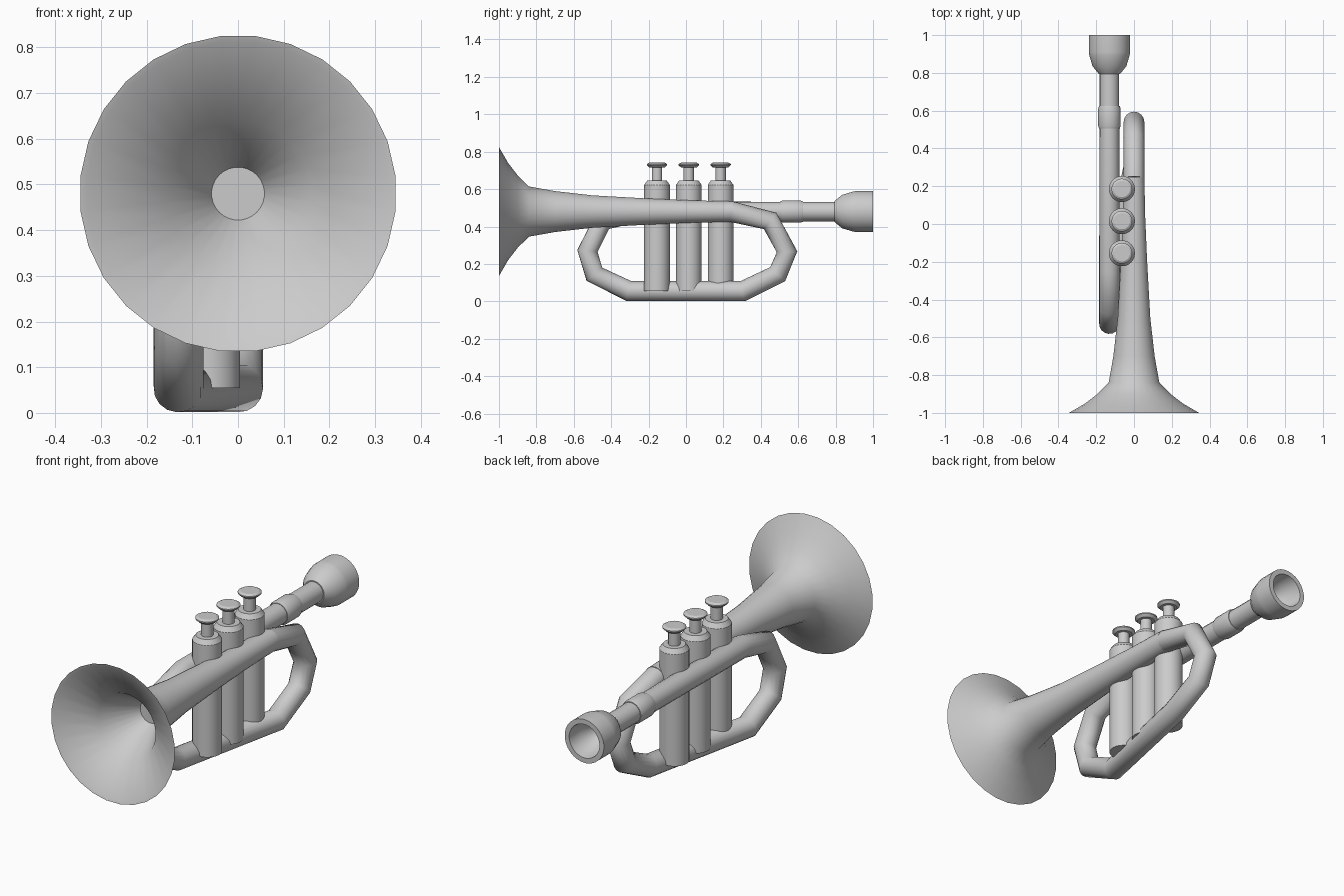
import bpy, bmesh, math
from mathutils import Matrix, Vector

if "Cube" in bpy.data.objects:
    bpy.data.objects.remove(bpy.data.objects["Cube"])

AXIS_Z = 0.48     # height of bell and lead pipe
PIPE_X = -0.13    # side offset of lead pipe


def smooth(obj, angle=35):
    bpy.ops.object.select_all(action='DESELECT')
    obj.select_set(True)
    bpy.context.view_layer.objects.active = obj
    bpy.ops.object.shade_smooth_by_angle(angle=math.radians(angle))


def lathe(name, profile, origin, along_y=False, sides=28, angle=35):
    """Revolve (radius, distance) pairs about z, or about y if along_y."""
    bm = bmesh.new()
    rings = []
    for r, h in profile:
        if r == 0:
            rings.append([bm.verts.new((0, 0, h))] * sides)
            continue
        rings.append([bm.verts.new((r * math.cos((i + 0.5) * math.tau / sides),
                                    r * math.sin((i + 0.5) * math.tau / sides), h))
                      for i in range(sides)])
    for a, b in zip(rings, rings[1:]):
        for i in range(sides):
            j = (i + 1) % sides
            bm.faces.new(dict.fromkeys((a[i], a[j], b[j], b[i])))
    bmesh.ops.recalc_face_normals(bm, faces=bm.faces)
    turn = Matrix.Rotation(-math.pi / 2, 4, 'X') if along_y else Matrix()
    bm.transform(Matrix.Translation(Vector(origin)) @ turn)
    mesh = bpy.data.meshes.new(name)
    bm.to_mesh(mesh)
    bm.free()
    obj = bpy.data.objects.new(name, mesh)
    bpy.context.collection.objects.link(obj)
    smooth(obj, angle)
    return obj


# Flared bell: inner cone, rim, then outer skin tapering to the tube
lathe("bell", [(0, -0.70), (0.058, -0.70), (0.162, -0.89), (0.333, -0.995),
               (0.347, -1.0), (0.26, -0.95), (0.195, -0.90), (0.135, -0.84),
               (0.11, -0.70), (0.087, -0.50), (0.07, -0.20), (0.06, 0.03),
               (0.055, 0.25), (0, 0.25)], (0, 0, AXIS_Z), True)

# Looped tubing: back bend, diagonal bottom run, front bend, lead pipe
back = [(0.24, 0.48), (0.45, 0.43), (0.54, 0.265), (0.49, 0.145), (0.305, 0.055)]
front = [(-0.305, 0.055), (-0.49, 0.145), (-0.527, 0.27), (-0.445, 0.43), (-0.25, 0.48)]
path = [(0, y, z, 1) for y, z in back]
path += [(PIPE_X, y, z, 1) for y, z in front]
path += [(PIPE_X, 0.55, AXIS_Z, 0.95), (PIPE_X, 0.82, AXIS_Z, 0.95)]
curve = bpy.data.curves.new("tubing", 'CURVE')
curve.dimensions = '3D'
curve.bevel_depth = 0.055
curve.bevel_resolution = 6
curve.use_fill_caps = True
spline = curve.splines.new('POLY')
spline.points.add(len(path) - 1)
for p, (x, y, z, r) in zip(spline.points, path):
    p.co = (x, y, z, 1)
    p.radius = r
tubing = bpy.data.objects.new("tubing", curve)
bpy.context.collection.objects.link(tubing)
bpy.ops.object.select_all(action='DESELECT')
tubing.select_set(True)
bpy.context.view_layer.objects.active = tubing
bpy.ops.object.convert(target='MESH')
smooth(bpy.context.view_layer.objects.active, 60)

# Collar on the lead pipe
lathe("pipe_collar", [(0.045, 0.505), (0.055, 0.505), (0.06, 0.52), (0.06, 0.61),
                      (0.055, 0.625), (0.045, 0.625)], (PIPE_X, 0, AXIS_Z), True)

# Mouthpiece with hollow cup
lathe("mouthpiece", [(0, 0.795), (0.057, 0.795), (0.09, 0.835), (0.108, 0.895),
                     (0.11, 0.91), (0.11, 1.0), (0.085, 1.0), (0.075, 0.92),
                     (0.04, 0.86), (0, 0.86)], (PIPE_X, 0, AXIS_Z), True)

# Three valves with stems and finger buttons
for n, y in enumerate((-0.155, 0.015, 0.185), 1):
    lathe(f"valve_{n}", [(0, 0.055), (0.069, 0.055), (0.069, 0.622), (0.053, 0.645),
                         (0.028, 0.645), (0.028, 0.716), (0.042, 0.716), (0.055, 0.728),
                         (0.055, 0.734), (0.043, 0.741), (0, 0.741)],
          (-0.064, y, 0), angle=30)
